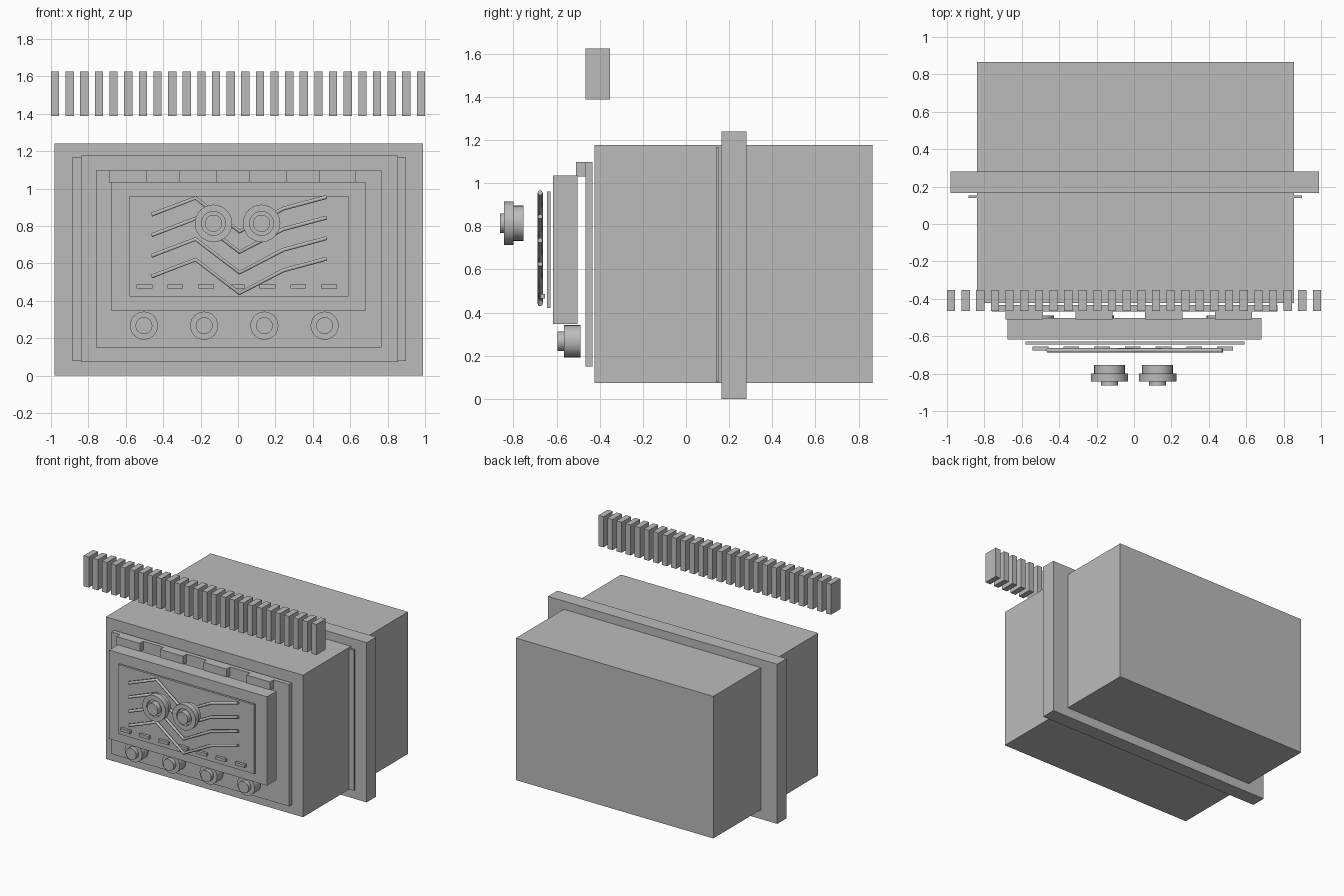
import bpy
import bmesh
import math
from mathutils import Matrix

if "Cube" in bpy.data.objects:
    bpy.data.objects.remove(bpy.data.objects["Cube"], do_unlink=True)

GREY = (0.5, 0.5, 0.5, 1.0)
grey = bpy.data.materials.new("plain_grey")
grey.use_nodes = True
grey.diffuse_color = GREY
grey.node_tree.nodes["Principled BSDF"].inputs["Base Color"].default_value = GREY


def add_object(name, data):
    obj = bpy.data.objects.new(name, data)
    bpy.context.collection.objects.link(obj)
    data.materials.append(grey)
    return obj


def box(name, x, y, z):
    """Box given by its (low, high) range on each axis."""
    bm = bmesh.new()
    bmesh.ops.create_cube(bm, size=1)
    for v in bm.verts:
        v.co = [r[0] if c < 0 else r[1] for c, r in zip(v.co, (x, y, z))]
    mesh = bpy.data.meshes.new(name)
    bm.to_mesh(mesh)
    bm.free()
    return add_object(name, mesh)


def turned(name, x, z, profile, sides=24):
    """Revolve (radius, y) points about an axis pointing to the front."""
    bm = bmesh.new()
    verts = [bm.verts.new((r, y, 0)) for r, y in profile]
    edges = [bm.edges.new(pair) for pair in zip(verts, verts[1:])]
    bmesh.ops.spin(bm, geom=verts + edges, axis=(0, 1, 0), cent=(0, 0, 0),
                   angle=math.tau, steps=sides)
    bmesh.ops.remove_doubles(bm, verts=bm.verts, dist=1e-4)
    bmesh.ops.recalc_face_normals(bm, faces=bm.faces)
    bm.transform(Matrix.Translation((x, 0, z)))
    mesh = bpy.data.meshes.new(name)
    bm.to_mesh(mesh)
    bm.free()
    obj = add_object(name, mesh)
    bpy.ops.object.select_all(action="DESELECT")
    obj.select_set(True)
    bpy.context.view_layer.objects.active = obj
    bpy.ops.object.shade_smooth_by_angle(angle=math.radians(30))
    return obj


# Casing with its mounting flange
box("body", (-0.84, 0.855), (-0.423, 0.865), (0.073, 1.176))
box("flange", (-0.98, 0.99), (0.165, 0.28), (0, 1.24))
box("gasket", (-0.884, 0.898), (0.138, 0.153), (0.077, 1.168))

# Layered front
box("front_panel", (-0.76, 0.767), (-0.467, -0.434), (0.15, 1.097))
box("screen_housing", (-0.676, 0.682), (-0.617, -0.503), (0.346, 1.036))
box("screen", (-0.58, 0.59), (-0.645, -0.628), (0.422, 0.96))

# Tabs above the screen housing
for i in range(4):
    x = -0.687 + i * 0.373
    box(f"top_tab_{i + 1}", (x, x + 0.2), (-0.51, -0.465), (1.03, 1.097))

# Row of dashes on the screen
for i in range(7):
    x = -0.5 + i * 0.1645
    box(f"dash_{i + 1}", (x - 0.042, x + 0.042), (-0.675, -0.654), (0.465, 0.487))

# Zigzag trace lines
TRACE = [(-0.463, 0.86), (-0.227, 0.95), (0.008, 0.77), (0.243, 0.893), (0.474, 0.955)]
for i in range(4):
    curve = bpy.data.curves.new(f"trace_{i + 1}", "CURVE")
    curve.dimensions = "3D"
    curve.bevel_depth = 0.012
    curve.bevel_resolution = 1
    curve.use_fill_caps = True
    spline = curve.splines.new("POLY")
    spline.points.add(len(TRACE) - 1)
    for point, (x, z) in zip(spline.points, TRACE):
        point.co = (x, -0.676, z - i * 0.11, 1)
    add_object(curve.name, curve)

# Pair of large dials with a recessed rim and a centre button
DIAL = [(0, -0.754), (0.082, -0.754), (0.082, -0.8), (0.1, -0.8), (0.1, -0.843),
        (0.064, -0.843), (0.064, -0.815), (0.046, -0.815), (0.046, -0.863), (0, -0.863)]
for side, x in (("right", -0.131), ("left", 0.126)):
    turned(f"{side}_dial", x, 0.814, DIAL)

# Lower knobs
KNOB = [(0, -0.489), (0.075, -0.489), (0.075, -0.565), (0.045, -0.565),
        (0.045, -0.596), (0, -0.596)]
for i in range(4):
    turned(f"knob_{i + 1}", -0.503 + i * 0.322, 0.267, KNOB)

# Row of upright slats over the casing
for i in range(26):
    x = -0.978 + i * 0.07824
    box(f"slat_{i + 1}", (x - 0.022, x + 0.022), (-0.466, -0.352), (1.388, 1.625))
